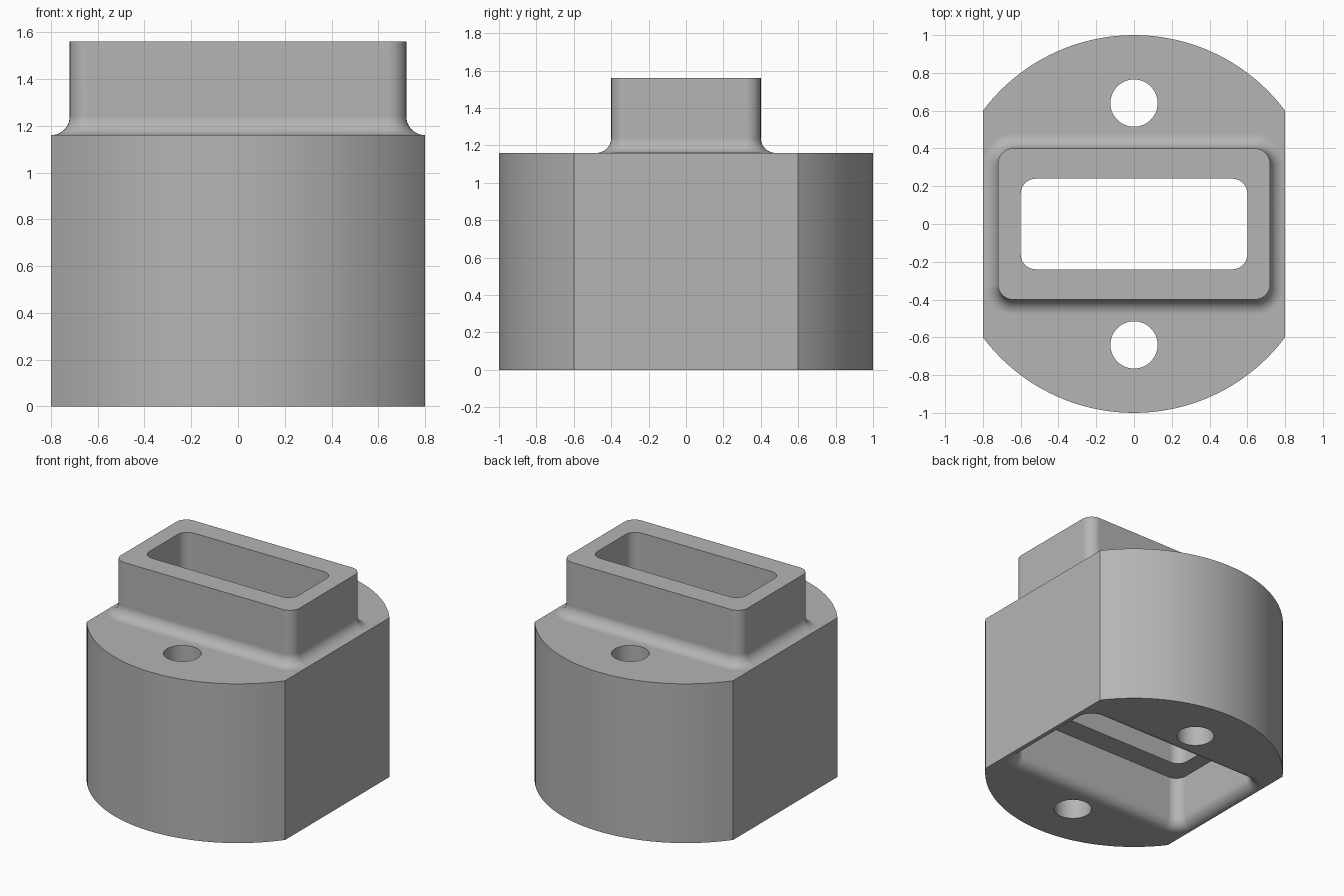
import bpy, bmesh
from math import cos, sin, pi, asin

cube = bpy.data.objects.get("Cube")
if cube:
    bpy.data.objects.remove(cube, do_unlink=True)

grey = bpy.data.materials.new("plain grey")
grey.use_nodes = True
COLOUR = (0.46, 0.46, 0.46, 1)
grey.diffuse_color = COLOUR
grey.node_tree.nodes["Principled BSDF"].inputs["Base Color"].default_value = COLOUR

BODY_TOP, TOP = 1.16, 1.56
FILLET = 0.08
POCKET_DEPTH = 0.38


def loft(name, rings):
    """Skin a stack of (outline, z) rings into a closed solid."""
    bm = bmesh.new()
    loops = [[bm.verts.new((x, y, z)) for x, y in outline] for outline, z in rings]
    for a, b in zip(loops, loops[1:]):
        for i in range(len(a)):
            j = (i + 1) % len(a)
            bm.faces.new((a[i], a[j], b[j], b[i]))
    bm.faces.new(loops[0][::-1])
    bm.faces.new(loops[-1])
    bmesh.ops.recalc_face_normals(bm, faces=bm.faces)
    mesh = bpy.data.meshes.new(name)
    bm.to_mesh(mesh)
    bm.free()
    mesh.materials.append(grey)
    obj = bpy.data.objects.new(name, mesh)
    bpy.context.collection.objects.link(obj)
    return obj


def rounded_rect(hx, hy, r, steps=8):
    pts = []
    for k, (sx, sy) in enumerate(((1, 1), (-1, 1), (-1, -1), (1, -1))):
        for i in range(steps + 1):
            a = (k + i / steps) * pi / 2
            pts.append((sx * (hx - r) + r * cos(a), sy * (hy - r) + r * sin(a)))
    return pts


def circle(cx, cy, r, n=48):
    return [(cx + r * cos(2 * pi * i / n), cy + r * sin(2 * pi * i / n)) for i in range(n)]


def flared_plug(name, base, top, sunk):
    """Rounded block whose foot flares out in a concave fillet."""
    def ring(grow):
        return rounded_rect(0.72 + grow, 0.4 + grow, 0.08 + grow)
    reach = FILLET - 0.0005
    rings = [(ring(reach), base - sunk)]
    for i in range(11):
        a = pi / 2 * (1 - i / 10)
        rings.append((ring(reach * (1 - cos(a))), base + FILLET * (1 - sin(a))))
    rings.append((ring(0), top))
    return loft(name, rings)


def combine(target, tool, operation):
    mod = target.modifiers.new(tool.name, "BOOLEAN")
    mod.object, mod.operation, mod.solver = tool, operation, "EXACT"
    bpy.context.view_layer.objects.active = target
    bpy.ops.object.modifier_apply(modifier=mod.name)
    bpy.data.objects.remove(tool, do_unlink=True)


# Round body with two flat sides
half = asin(0.8)
arc = [pi / 2 - half + 2 * half * i / 40 for i in range(41)]
outline = [(cos(a), sin(a)) for a in arc] + [(-cos(a), -sin(a)) for a in arc]
body = loft("connector_body", [(outline, 0), (outline, BODY_TOP)])

# Raised plug on top, matching socket underneath
combine(body, flared_plug("plug", BODY_TOP, TOP, 0.2), "UNION")
combine(body, flared_plug("socket_cutter", 0, POCKET_DEPTH, 0.2), "DIFFERENCE")

# Rectangular opening through the middle
slot = rounded_rect(0.6, 0.24, 0.08)
combine(body, loft("slot_cutter", [(slot, 0.2), (slot, 1.8)]), "DIFFERENCE")

# Screw holes front and back
for side in (-1, 1):
    hole = circle(0, side * 0.64, 0.125)
    combine(body, loft("hole_cutter", [(hole, -0.2), (hole, 1.4)]), "DIFFERENCE")

# Smooth curves, flat faces kept flat
bpy.ops.object.select_all(action="DESELECT")
body.select_set(True)
bpy.context.view_layer.objects.active = body
bpy.ops.object.shade_smooth_by_angle(angle=pi / 6)
weighted = body.modifiers.new("flat_face_normals", "WEIGHTED_NORMAL")
weighted.keep_sharp = True
